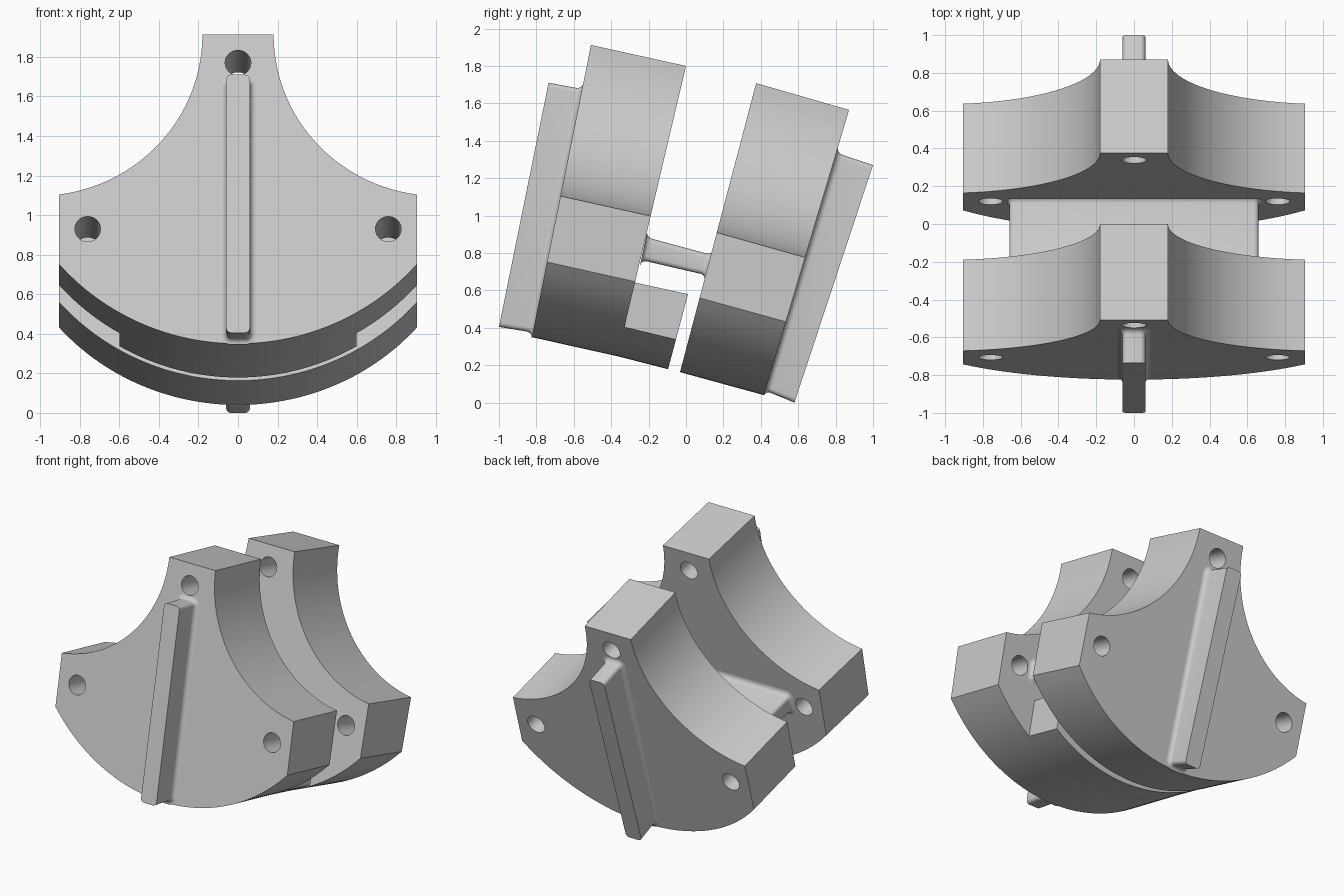
import bpy, bmesh
from math import sin, cos, pi, sqrt, atan2

cube = bpy.data.objects.get("Cube")
if cube:
    bpy.data.objects.remove(cube, do_unlink=True)

grey = bpy.data.materials.new("light_grey")
grey.use_nodes = True
COLOUR = (0.6, 0.6, 0.6, 1)
grey.diffuse_color = COLOUR
grey.node_tree.nodes["Principled BSDF"].inputs["Base Color"].default_value = COLOUR

HEIGHT = 1.595   # length of a jaw plate, measured along its face
ARC = 1.204      # radius of the rounded lower edge
HALF = 0.905     # half width of a plate
NECK = 0.18      # half width of the upper end
TIP_LOW, TIP_HIGH = 0.405, 0.77


def wedge(low0, high0, low1, high1, length):
    """Map (x, v along the face, t from first face to second) into space."""
    def at(x, v, t):
        v /= length
        yz = [(low0[i] * (1 - v) + high0[i] * v) * (1 - t)
              + (low1[i] * (1 - v) + high1[i] * v) * t for i in (0, 1)]
        return (x, yz[0], yz[1])
    return at


def loft(name, rings):
    """Skin a run of equal rings and close both ends."""
    bm = bmesh.new()
    loops = [[bm.verts.new(p) for p in ring] for ring in rings]
    n = len(loops[0])
    for a, b in zip(loops, loops[1:]):
        for i in range(n):
            j = (i + 1) % n
            bm.faces.new((a[i], a[j], b[j], b[i]))
    bm.faces.new(loops[0][::-1])
    bm.faces.new(loops[-1])
    bmesh.ops.recalc_face_normals(bm, faces=bm.faces)
    mesh = bpy.data.meshes.new(name)
    bm.to_mesh(mesh)
    bm.free()
    mesh.materials.append(grey)
    ob = bpy.data.objects.new(name, mesh)
    bpy.context.collection.objects.link(ob)
    return ob


def activate(ob):
    bpy.ops.object.select_all(action='DESELECT')
    ob.select_set(True)
    bpy.context.view_layer.objects.active = ob


def smooth(ob):
    activate(ob)
    bpy.ops.object.shade_smooth_by_angle(angle=pi / 6)


def lower_arc(half, steps):
    xs = [half * (2 * i / steps - 1) for i in range(steps + 1)]
    return [(x, ARC - sqrt(ARC * ARC - x * x)) for x in xs]


def plate_outline():
    """Rounded base, upright tips, concave shoulders and a flat top."""
    w, h = HALF - NECK, HEIGHT - TIP_HIGH
    r = (w * w + h * h) / (2 * w)
    cx = NECK + r
    end = atan2(-h, HALF - cx)
    steps = 28
    right = []
    for i in range(steps + 1):
        a = end + (-pi - end) * i / steps
        right.append((cx + r * cos(a), HEIGHT + r * sin(a)))
    left = [(-x, v) for x, v in reversed(right)]
    return lower_arc(HALF, 40) + right + left


def rounded_rect(half_x, low, high, r):
    pts = []
    corners = ((half_x - r, high - r), (r - half_x, high - r),
               (r - half_x, low + r), (half_x - r, low + r))
    for k, (x, v) in enumerate(corners):
        for i in range(6):
            a = (k + i / 5) * pi / 2
            pts.append((x + r * cos(a), v + r * sin(a)))
    return pts


def flared_bar(name, at, half_x, low, high, depth, both, r=0.03):
    """Rounded bar with a fillet where it meets a plate (t=1, or both ends)."""
    flare = [(r * (1 - sin(k * pi / 12)), r * (1 - cos(k * pi / 12))) for k in range(7)]
    far = [(d, 1 - s / depth) for d, s in flare]          # wide at t=1
    near = [(0, 0)]
    if both:
        near = [(d, 1 - t) for d, t in far]
    stations = near + far[::-1]
    rings = [[at(x, v, t) for x, v in
              rounded_rect(half_x + d, low - d, high + d, 0.025 + d)]
             for d, t in stations]
    smooth(loft(name, rings))


def make_plate(name, at):
    plate = loft(name, [[at(x, v, t) for x, v in plate_outline()] for t in (0, 1)])
    # bolt holes
    for hx, hv in ((0, 1.45), (-0.76, 0.592), (0.76, 0.592)):
        circle = [(hx + 0.065 * cos(a * pi / 16), hv + 0.065 * sin(a * pi / 16))
                  for a in range(32)]
        cutter = loft("hole_cutter", [[at(x, v, t) for x, v in circle] for t in (-0.2, 1.2)])
        cutter.hide_render = True
        mod = plate.modifiers.new("hole", 'BOOLEAN')
        mod.operation, mod.solver, mod.object = 'DIFFERENCE', 'EXACT', cutter
        activate(plate)
        bpy.ops.object.modifier_apply(modifier=mod.name)
        bpy.data.objects.remove(cutter, do_unlink=True)
    smooth(plate)


# Front and back jaw plates, as (y, z) corners: outer low/high, inner low/high
front = wedge((-0.824, 0.35), (-0.508, 1.912), (-0.366, 0.248), (0, 1.8), HEIGHT)
back = wedge((0.417, 0.04), (0.872, 1.565), (-0.032, 0.163), (0.375, 1.708), HEIGHT)
make_plate("front_plate", front)
make_plate("back_plate", back)

# Outer ribs, running from their crest down to the plate face
RIB = 1.33
for name, plate, low, high in (("front_rib", front, (-1, 0.405), (-0.735, 1.71)),
                               ("back_rib", back, (0.58, 0), (1, 1.27))):
    at = wedge(low, high, plate(0, 0.025, 0)[1:], plate(0, 1.355, 0)[1:], RIB)
    flared_bar(name, at, 0.06, 0, RIB, 0.17, False)

# Spacer block on the inner face of the front plate
block = wedge(front(0, 0, 1)[1:], front(0, TIP_LOW, 1)[1:],
              (-0.096, 0.179), (0.011, 0.58), TIP_LOW)
outline = lower_arc(0.6, 28) + [(0.6, TIP_LOW), (-0.6, TIP_LOW)]
smooth(loft("spacer_block", [[block(x, v, t) for x, v in outline] for t in (0, 1)]))

# Thin web joining the two plates
web = wedge((-0.24, 0.762), (-0.214, 0.885), (0.107, 0.682), (0.139, 0.789), 0.118)
flared_bar("joining_web", web, 0.66, 0, 0.118, 0.36, True)
